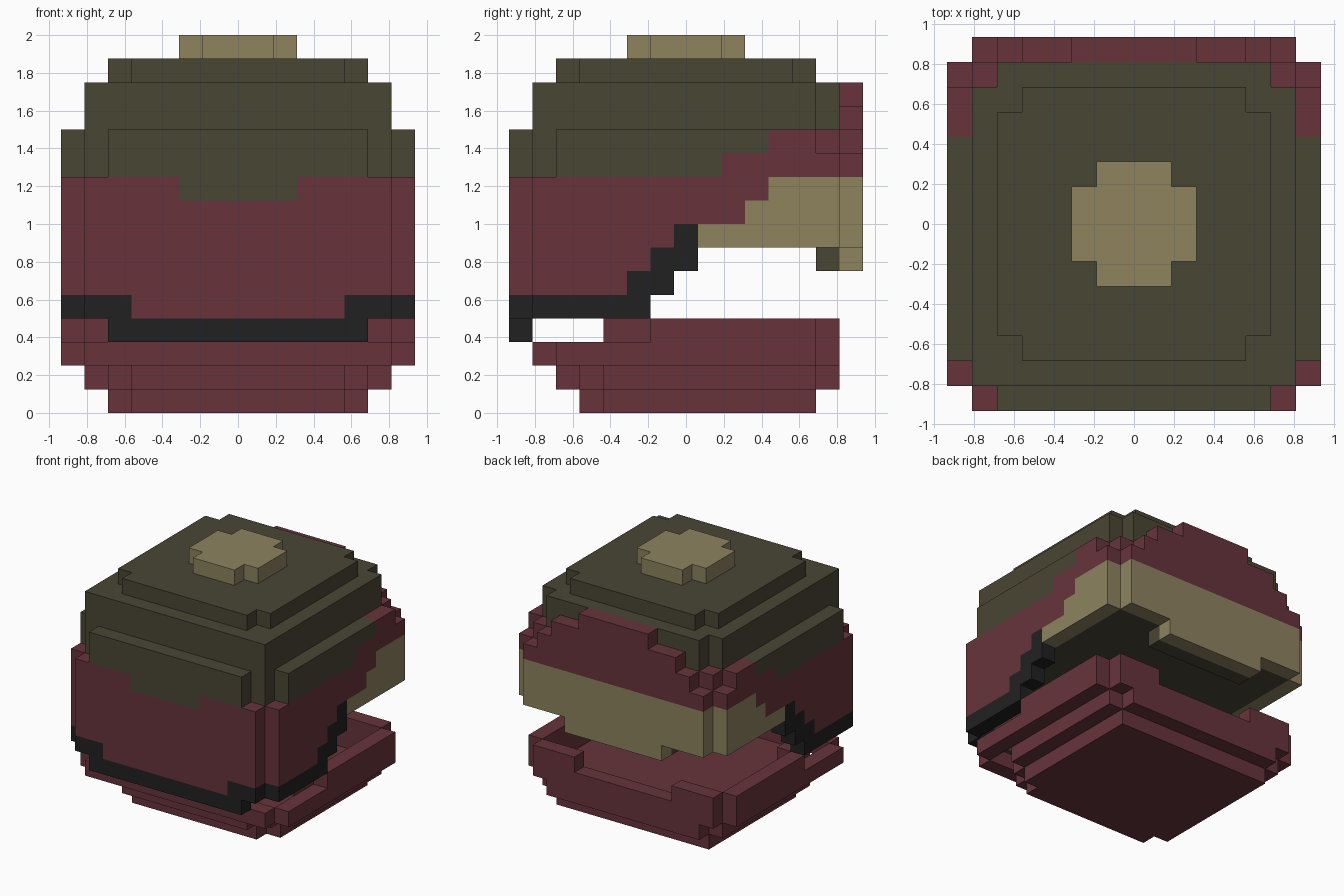
import bpy, bmesh, math
from mathutils import Vector

cube = bpy.data.objects.get("Cube")
if cube:
    bpy.data.objects.remove(cube, do_unlink=True)

V = 0.125  # block size


def linear(c):
    c /= 255
    return c / 12.92 if c <= 0.04045 else ((c + 0.055) / 1.055) ** 2.4


def material(name, rgb):
    m = bpy.data.materials.new(name)
    col = (*[linear(c) for c in rgb], 1)
    m.diffuse_color = col
    m.use_nodes = True
    m.node_tree.nodes["Principled BSDF"].inputs["Base Color"].default_value = col
    return m


OLIVE, RED, TAN, BLACK = range(4)
MATS = [material("dark olive", (73, 70, 52)), material("maroon", (103, 52, 59)),
        material("tan", (142, 131, 95)), material("near black", (33, 33, 33))]


def fill(cells, half, js, ks, mat, inner=0):
    """Fill mirrored blocks with inner <= |i| <= half, inclusive ranges in j and k."""
    for k in range(ks[0], ks[1] + 1):
        for j in range(js[0], js[1] + 1):
            for i in range(inner, half + 1):
                cells[i, j, k] = cells[-i, j, k] = mat


def cut(cells, i, j, ks):
    """Remove a mirrored pair of block columns."""
    for k in range(ks[0], ks[1] + 1):
        cells.pop((i, j, k), None)
        cells.pop((-i, j, k), None)


def build(name, cells):
    """Skin the filled blocks and join coplanar faces of one colour."""
    bm = bmesh.new()
    verts = {}

    def vert(p):
        key = tuple(round(c * 2) for c in p)
        if key not in verts:
            verts[key] = bm.verts.new((p.x * V, p.y * V, (p.z + 0.5) * V))
        return verts[key]

    for pos, mat in cells.items():
        for axis in range(3):
            for s in (1, -1):
                n = Vector((0, 0, 0))
                n[axis] = s
                if tuple(int(a + b) for a, b in zip(pos, n)) in cells:
                    continue
                u = Vector((0, 0, 0))
                u[(axis + 1) % 3] = 0.5
                w = n.cross(u)
                c = Vector(pos) + n * 0.5
                f = bm.faces.new([vert(c + d) for d in (-u - w, u - w, u + w, w - u)])
                f.material_index = mat
    bmesh.ops.dissolve_limit(bm, angle_limit=math.radians(1), verts=bm.verts[:],
                             edges=bm.edges[:], delimit={'MATERIAL'})
    me = bpy.data.meshes.new(name)
    bm.to_mesh(me)
    bm.free()
    for m in MATS:
        me.materials.append(m)
    ob = bpy.data.objects.new(name, me)
    bpy.context.collection.objects.link(ob)
    return ob


# Helmet: front and side walls below the ceiling, with a stepped black hem
helmet = {}
for k, hem_start, hem_end in ((4, -7, -2), (5, -2, -1), (6, -1, 0)):
    fill(helmet, 7, (-7, hem_end), (k, k), RED, inner=7)
    fill(helmet, 7, (hem_start, hem_end), (k, k), BLACK, inner=7)
    fill(helmet, 6, (-7, -7), (k, k), RED)
fill(helmet, 6, (-7, -7), (4, 4), BLACK, inner=5)
fill(helmet, 5, (-7, -7), (3, 3), BLACK)

# Helmet: solid courses, each split front to back into two colours
for k, front, split, back in ((7, RED, 1, TAN), (8, RED, 3, TAN), (9, RED, 4, TAN),
                              (10, OLIVE, 2, RED), (11, OLIVE, 4, RED)):
    fill(helmet, 7, (-7, split - 1), (k, k), front)
    fill(helmet, 7, (split, 7), (k, k), back)
fill(helmet, 7, (0, 0), (7, 7), BLACK, inner=7)
fill(helmet, 6, (-6, 6), (7, 7), OLIVE)
fill(helmet, 2, (-7, -7), (9, 9), OLIVE)

# Neck tab at the back
fill(helmet, 3, (7, 7), (6, 6), TAN)
fill(helmet, 3, (6, 6), (6, 6), OLIVE)

# Notched vertical corners
for j in (-7, 7):
    cut(helmet, 7, j, (4, 11))
for i, j in ((7, -6), (6, -7)):
    cut(helmet, i, j, (10, 11))
for i, j in ((7, 6), (6, 7)):
    cut(helmet, i, j, (11, 11))

# Crown tiers and the stepped red crest behind them
fill(helmet, 6, (-6, 6), (12, 13), OLIVE)
cut(helmet, 6, 6, (12, 13))
fill(helmet, 4, (7, 7), (12, 12), RED)
fill(helmet, 2, (7, 7), (13, 13), RED)
fill(helmet, 5, (-5, 5), (14, 14), OLIVE)
for j in (-5, 5):
    cut(helmet, 5, j, (14, 14))
build("helmet", helmet)

# Top button
button = {}
fill(button, 2, (-1, 1), (15, 15), TAN)
fill(button, 1, (-2, 2), (15, 15), TAN)
build("top_button", button)

# Jaw: stepped floor
jaw = {}
fill(jaw, 5, (-3, 5), (0, 0), RED)
fill(jaw, 4, (-4, -4), (0, 0), RED)
fill(jaw, 6, (-3, 5), (1, 1), RED)
fill(jaw, 5, (6, 6), (1, 1), RED)
fill(jaw, 5, (-4, -4), (1, 1), RED)
fill(jaw, 4, (-5, -5), (1, 1), RED)
# Jaw: lower rim, then the upper rim with an open front and a back notch
fill(jaw, 7, (-5, 5), (2, 2), RED, inner=7)
for j in (-6, 6):
    fill(jaw, 6, (j, j), (2, 2), RED)
fill(jaw, 7, (-1, 5), (3, 3), RED, inner=7)
fill(jaw, 6, (-3, -2), (3, 3), RED, inner=6)
fill(jaw, 6, (6, 6), (3, 3), RED, inner=4)
build("jaw", jaw)
